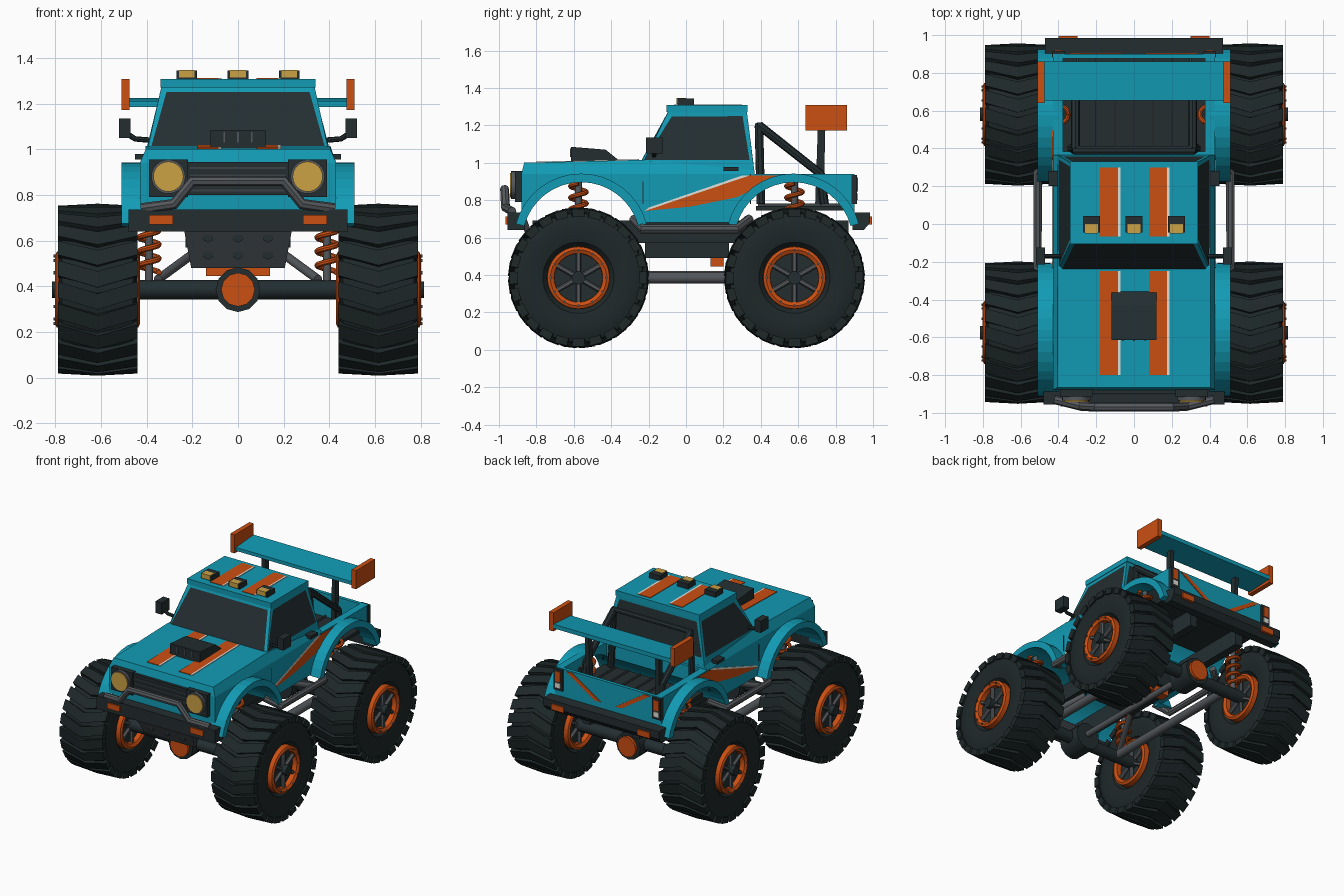
import bpy, bmesh, math
from mathutils import Vector, Matrix

cube = bpy.data.objects.get("Cube")
if cube:
    bpy.data.objects.remove(cube)


def material(name, r, g, b):
    m = bpy.data.materials.new(name)
    m.use_nodes = True
    m.diffuse_color = (r, g, b, 1)
    m.node_tree.nodes["Principled BSDF"].inputs["Base Color"].default_value = (r, g, b, 1)
    return m


TEAL = material("teal paint", .006, .33, .46)
ORANGE = material("orange paint", .6, .077, .006)
DARK = material("dark trim", .017, .027, .03)
RUBBER = material("rubber", .013, .021, .022)
STEEL = material("grey steel", .09, .098, .107)
PLATE = material("dark steel", .045, .054, .058)
AMBER = material("amber lens", .6, .36, .06)
WHITE = material("white stripe", .75, .75, .7)
SIDES = (-1, 1)
WHEEL_Y = (-.575, .58)
AXLE_Z = .385


def finish(name, bm, mat, smooth=False):
    bmesh.ops.recalc_face_normals(bm, faces=bm.faces)
    me = bpy.data.meshes.new(name)
    bm.to_mesh(me)
    bm.free()
    ob = bpy.data.objects.new(name, me)
    bpy.context.collection.objects.link(ob)
    me.materials.append(mat)
    if smooth:
        soften(ob)
    return ob


def pick(ob):
    bpy.ops.object.select_all(action='DESELECT')
    ob.select_set(True)
    bpy.context.view_layer.objects.active = ob


def soften(ob):
    pick(ob)
    bpy.ops.object.shade_smooth_by_angle(angle=math.radians(35))


def box(name, x, y, z, mat):
    """Box from (min, max) pairs."""
    bm = bmesh.new()
    bmesh.ops.create_cube(bm, size=1)
    for v in bm.verts:
        v.co = [a + (b - a) * (c + .5) for (a, b), c in zip((x, y, z), v.co)]
    return finish(name, bm, mat)


def span(s, a, b):
    return sorted((s * a, s * b))


def prism(name, pts, lo, hi, mat, axis='x', taper=None):
    """Extrude a (y, z) profile along x, or an (x, z) profile along y."""
    bm = bmesh.new()
    place = (lambda d, p: (d, *p)) if axis == 'x' else (lambda d, p: (p[0], d, p[1]))
    ends = [[bm.verts.new(place(d, p)) for p in pts] for d in (lo, hi)]
    for ring in ends:
        bm.faces.new(ring)
    for i in range(len(pts)):
        j = (i + 1) % len(pts)
        bm.faces.new((ends[0][i], ends[0][j], ends[1][j], ends[1][i]))
    if taper:
        for v in bm.verts:
            v.co.x *= taper(v.co.z)
    return finish(name, bm, mat)


def rod(name, a, b, r, mat, sides=16):
    a, b = Vector(a), Vector(b)
    d = b - a
    bm = bmesh.new()
    m = Matrix.Translation((a + b) / 2) @ d.to_track_quat('Z', 'Y').to_matrix().to_4x4()
    bmesh.ops.create_cone(bm, cap_ends=True, segments=sides, radius1=r, radius2=r, depth=d.length, matrix=m)
    return finish(name, bm, mat, True)


def tube(name, pts, r, mat):
    cu = bpy.data.curves.new(name, 'CURVE')
    cu.dimensions = '3D'
    cu.bevel_depth, cu.bevel_resolution, cu.use_fill_caps = r, 2, True
    sp = cu.splines.new('POLY')
    sp.points.add(len(pts) - 1)
    for p, co in zip(sp.points, pts):
        p.co = (*co, 1)
    cu.materials.append(mat)
    ob = bpy.data.objects.new(name, cu)
    bpy.context.collection.objects.link(ob)
    pick(ob)
    bpy.ops.object.convert(target='MESH')
    soften(bpy.context.object)


def lathe(name, prof, mat, n=48):
    """Revolve a closed (radius, x) profile about the x axis."""
    bm = bmesh.new()
    rings = [[bm.verts.new((x, r * math.cos(t), r * math.sin(t))) for r, x in prof]
             for t in (math.tau * k / n for k in range(n))]
    for k in range(n):
        for i in range(len(prof)):
            j, q = (i + 1) % len(prof), (k + 1) % n
            bm.faces.new((rings[k][i], rings[k][j], rings[q][j], rings[q][i]))
    return finish(name, bm, mat, True)


def tread(name, count=24):
    """Chevron lugs whose centre leads toward the direction of travel."""
    bm = bmesh.new()
    for k in range(count):
        for s in SIDES:
            for v in bmesh.ops.create_cube(bm, size=1)['verts']:
                u, w, h = (c + .5 for c in v.co)
                t = math.tau * k / count + .14 * (1 - u) + .19 * (w - .5)
                r = (.335 if h < .5 else .377) - .008 * u
                v.co = (s * .174 * u, -r * math.sin(t), r * math.cos(t))
    return finish(name, bm, RUBBER)


# Lower body with wheel arches and bed cut out
body = prism("body", [(-.88, .72), (-.88, .94), (.9, .94), (.9, .72), (.8, .68), (-.8, .68)], -.43, .43, TEAL)
cutters = [rod("arch_cutter", (-1, y, .58), (1, y, .58), .318, TEAL, 48) for y in (-.56, .575)]
cutters.append(box("bed_cutter", (-.375, .375), (.385, .875), (.5, 1.2), TEAL))
for c in cutters:
    c.hide_render = True
    mod = body.modifiers.new("cut", 'BOOLEAN')
    mod.operation, mod.object, mod.solver = 'DIFFERENCE', c, 'EXACT'
    pick(body)
    bpy.ops.object.modifier_apply(modifier=mod.name)
    bpy.data.objects.remove(c)

# Hood, cab with inset windows, roof
prism("hood", [(-.88, .94), (-.865, 1), (-.24, 1.015), (.365, .96), (.365, .94)], -.43, .43, TEAL,
      taper=lambda z: 1 if z < .95 else .94)
bm = bmesh.new()
bmesh.ops.create_cube(bm, size=1)
for v in bm.verts:
    top = v.co.z > 0
    y = (-.095, .325) if top else (-.25, .365)
    v.co = (math.copysign(.335 if top else .405, v.co.x), y[v.co.y > 0], 1.275 if top else .955)
bm.normal_update()
panes = [f for f in bm.faces if abs(f.normal.z) < .8]
bmesh.ops.inset_individual(bm, faces=panes, thickness=.034, depth=-.004)
for f in panes:
    f.material_index = 1
    for v in f.verts:
        v.co.z = max(v.co.z, 1.015)
cab = finish("cab", bm, TEAL)
cab.data.materials.append(DARK)
box("roof", (-.34, .34), (-.105, .33), (1.27, 1.308), TEAL)

# Stripes on hood and roof
for x in (-.18, .08):
    for label, a, b, m in (("orange", x, x + .095, ORANGE), ("white", x + .095, x + .108, WHITE)):
        prism(label + "_hood_stripe", [(-.8, 1), (-.8, 1.006), (-.25, 1.019), (-.25, 1.012)], a, b, m)
        box(label + "_roof_stripe", (a, b), (-.065, .3), (1.306, 1.312), m)

# Hood scoop with slots
prism("hood_scoop", [(-.615, 1), (-.615, 1.085), (-.43, 1.07), (-.355, 1.01)], -.12, .12, DARK)
for x in (-.06, 0, .06):
    box("scoop_bar", (x - .004, x + .004), (-.62, -.61), (1.03, 1.075), STEEL)

# Roof lights
for x in (-.225, 0, .225):
    box("roof_light_housing", (x - .045, x + .045), (-.045, .042), (1.308, 1.344), DARK)
    box("roof_light_lens", (x - .034, x + .034), (-.051, .0), (1.315, 1.347), AMBER)

# Grille, headlights, front bumper and bull bar
box("grille", (-.23, .23), (-.9, -.87), (.8, .945), DARK)
for i in range(4):
    box("grille_slat", (-.21, .21), (-.906, -.89), (.815 + i * .033, .823 + i * .033), PLATE)
box("front_bumper", (-.48, .48), (-.955, -.86), (.64, .735), DARK)
tube("bull_bar", [(s * x, y, z) for s, pts in
     ((-1, ((.42, -.93, .74), (.28, -.965, .76), (.2, -.97, .86))),
      (1, ((.2, -.97, .86), (.28, -.965, .76), (.42, -.93, .74)))) for x, y, z in pts], .024, STEEL)
prism("skid_plate", [(-.9, .72), (-.8, .48), (-.77, .48), (-.86, .72)], -.25, .25, PLATE,
      taper=lambda z: 1 if z > .6 else .82)
for x in (-.13, 0, .13):
    for z in (.615, .54):
        y = -.9 + (.72 - z) * .417
        rod("skid_plate_hole", (x, y - .004, z), (x, y + .01, z), .024, DARK, 6)

# Rear bumper
prism("rear_bumper", [(.89, .64), (.89, .735), (.985, .735), (.985, .68), (.95, .64)], -.47, .47, DARK)

for s in SIDES:
    # Front and rear lamps
    box("headlight_housing", span(s, .22, .39), (-.915, -.87), (.79, .955), DARK)
    rod("headlight_ring", (s * .305, -.9, .88), (s * .305, -.935, .88), .075, STEEL, 24)
    rod("headlight_lens", (s * .305, -.92, .88), (s * .305, -.942, .88), .066, AMBER, 24)
    box("front_indicator", span(s, .285, .39), (-.965, -.94), (.67, .712), ORANGE)
    box("rear_indicator", span(s, .3, .4), (.97, .995), (.67, .712), ORANGE)
    box("tail_light_housing", span(s, .365, .435), (.885, .915), (.78, .935), DARK)
    box("tail_light", span(s, .38, .42), (.91, .92), (.845, .92), ORANGE)
    box("reverse_light", span(s, .38, .42), (.91, .92), (.8, .835), WHITE)
    prism("tailgate_stripe", [(s * .34, .93), (s * .29, .93), (s * .06, .78), (s * .11, .78)], .898, .905, ORANGE, 'y')
    # Side stripe, door seams, handle and mirror
    lo, hi = span(s, .426, .434)
    prism("side_stripe", [(-.22, .742), (.34, .932), (.53, .932), (.41, .88), (.27, .815), (.02, .765)], lo, hi, ORANGE)
    prism("side_pinstripe", [(-.22, .742), (-.2, .76), (.3, .932), (.34, .932)], lo, hi, WHITE)
    for y, z in ((-.23, .9), (.345, .94)):
        box("door_seam", span(s, .427, .433), (y - .003, y + .003), (.78, z), DARK)
    box("door_handle", span(s, .4, .452), (.2, .28), (.955, .978), DARK)
    box("mirror", span(s, .47, .52), (-.215, -.125), (1.05, 1.135), DARK)
    tube("mirror_arm", [(s * .39, -.17, 1.04), (s * .45, -.17, 1.045), (s * .49, -.17, 1.07)], .012, DARK)
    # Fender flares
    for y in (-.56, .575):
        arc = [(r, math.radians(15 + 150 * (k if r > .34 else 16 - k) / 16)) for r in (.362, .316) for k in range(17)]
        prism("fender_flare", [(y + r * math.cos(t), .58 + r * math.sin(t)) for r, t in arc], *span(s, .4, .51), TEAL)
    # Side step, roll bar, wing supports
    tube("side_step", [(s * x, y, z) for x, y, z in
         ((.41, -.28, .7), (.51, -.23, .645), (.51, .27, .645), (.41, .34, .7))], .026, STEEL)
    tube("roll_bar_brace", [(s * .31, .39, 1.2), (s * .31, .72, .94), (s * .31, .74, .78)], .024, DARK)
    prism("wing_support", [(.69, .76), (.735, .76), (.745, 1.19), (.705, 1.19)], *span(s, .27, .3), DARK)
    box("wing_end_plate", span(s, .475, .51), (.64, .86), (1.172, 1.308), ORANGE)
    # Chassis and suspension links
    box("frame_rail", span(s, .17, .23), (-.82, .87), (.57, .69), DARK)
    rod("lower_link", (s * .32, WHEEL_Y[0], AXLE_Z), (s * .32, WHEEL_Y[1], AXLE_Z), .03, STEEL)
    for y in WHEEL_Y:
        d = math.copysign(1, y)
        rod("upper_link", (s * .35, y, .43), (s * .2, y - d * .3, .54), .02, STEEL)
        rod("shock_absorber", (s * .39, y, .4), (s * .39, y, .91), .018, STEEL)
        coils = [(math.tau * k / 12, .46 + .43 * k / 84) for k in range(85)]
        tube("spring", [(s * .39 + .043 * math.cos(t), y + .043 * math.sin(t), z) for t, z in coils], .013, ORANGE)

# Roll bar, bed floor and wing
tube("roll_bar", [(-.33, .4, .78), (-.31, .39, 1.2), (.31, .39, 1.2), (.33, .4, .78)], .024, DARK)
box("bed_floor", (-.4, .4), (.375, .88), (.745, .77), DARK)
for i in range(-3, 4):
    box("bed_rib", (i * .1 - .005, i * .1 + .005), (.385, .875), (.768, .782), PLATE)
prism("wing", [(.655, 1.185), (.655, 1.21), (.86, 1.225), (.86, 1.195)], -.48, .48, TEAL)

# Gearbox and axles
box("gearbox", (-.17, .17), (-.22, .23), (.49, .6), DARK)
box("gearbox_guard", (-.14, .14), (.13, .2), (.445, .49), ORANGE)
rod("drive_shaft", (0, WHEEL_Y[0], .4), (0, WHEEL_Y[1], .4), .022, STEEL)
for y in WHEEL_Y:
    d = math.copysign(1, y)
    rod("axle", (-.48, y, AXLE_Z), (.48, y, AXLE_Z), .043, DARK)
    rod("differential", (0, y - d * .09, AXLE_Z), (0, y + d * .09, AXLE_Z), .098, DARK, 12)
    rod("differential_cover", (0, y, AXLE_Z), (0, y + d * .11, AXLE_Z), .074, ORANGE, 12)

# Wheels: each part is built at the origin and shared by four positions
half = [(.155, .12), (.19, .16), (.25, .172), (.31, .168), (.345, .155), (.352, .1)]
parts = [lathe("tyre", half + [(r, -x) for r, x in reversed(half)], RUBBER), tread("tyre_tread"),
         rod("wheel_disc", (-.14, 0, 0), (.14, 0, 0), .16, DARK, 32),
         rod("wheel_hub", (-.1, 0, 0), (.2, 0, 0), .036, DARK, 12)]
for e in SIDES:
    parts.append(lathe("rim_ring", [(.128, e * .13), (.13, e * .175), (.15, e * .186), (.166, e * .178), (.168, e * .13)], ORANGE))
    for k in range(6):
        t = math.tau * k / 6 + math.pi / 6
        u = Vector((0, math.cos(t), math.sin(t)))
        parts.append(rod("wheel_spoke", u * .03 + Vector((e * .155, 0, 0)), u * .135 + Vector((e * .155, 0, 0)), .014, STEEL, 6))
for k in range(12):
    t = math.tau * k / 12
    y, z = .148 * math.cos(t), .148 * math.sin(t)
    parts.append(rod("rim_bolt", (.17, y, z), (.192, y, z), .007, STEEL, 6))
for ob in parts:
    for s in SIDES:
        for y in WHEEL_Y:
            new = ob.copy()
            bpy.context.collection.objects.link(new)
            new.location = (s * .615, y, AXLE_Z)
            if s < 0 and "tread" not in ob.name:
                new.rotation_euler.z = math.pi
    bpy.data.objects.remove(ob)
